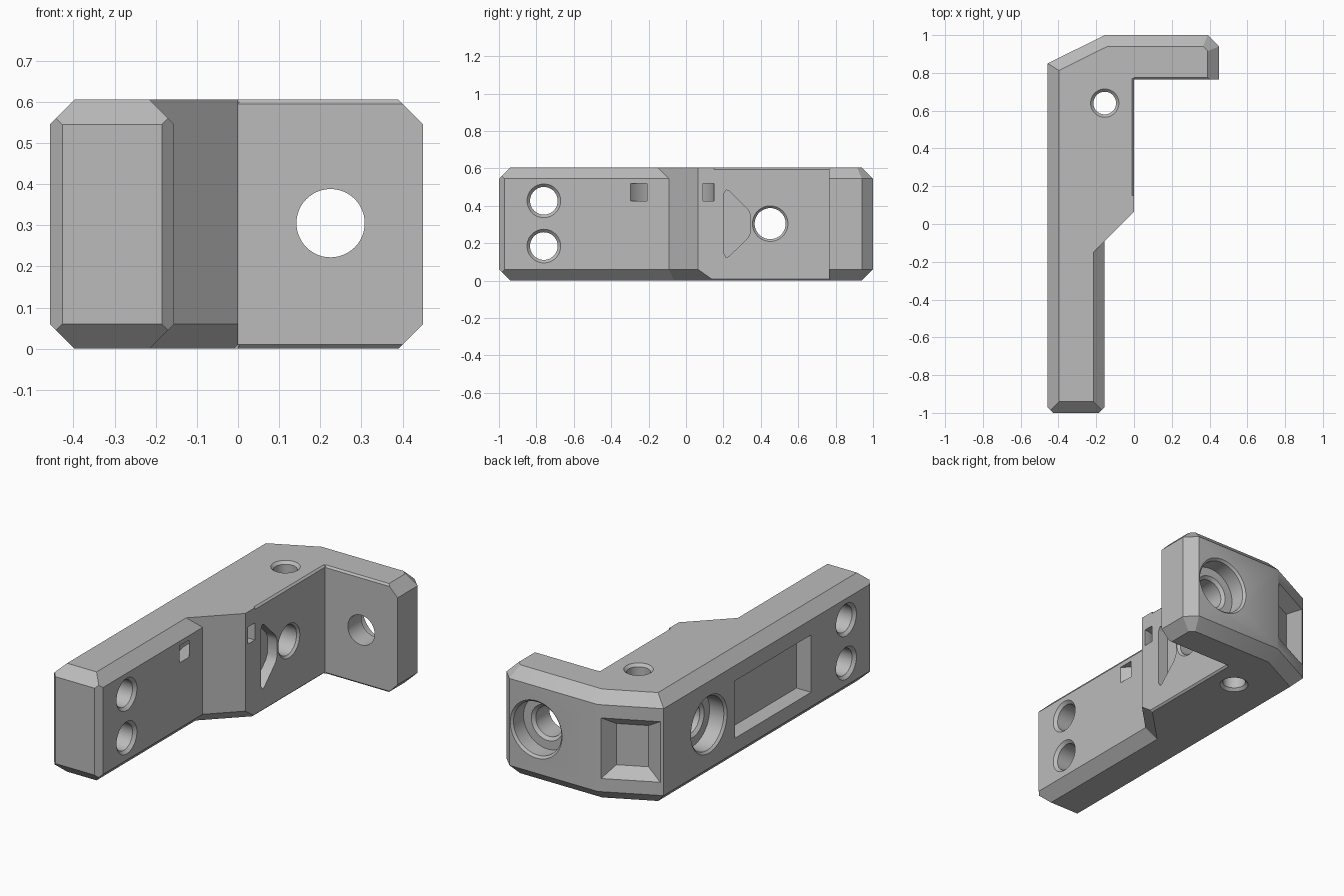
import bpy, bmesh
from math import pi, cos, sin
from mathutils import Vector, Matrix

cube = bpy.data.objects.get("Cube")
if cube:
    bpy.data.objects.remove(cube)

H = 0.605       # body height
C = 0.06        # main chamfer
LEFT, STEP, RIGHT = -0.457, -0.155, 0.45

grey = bpy.data.materials.new("plain_grey")
grey.use_nodes = True
colour = (0.5, 0.5, 0.5, 1)
grey.diffuse_color = colour
grey.node_tree.nodes["Principled BSDF"].inputs["Base Color"].default_value = colour


def finish(name, bm):
    bmesh.ops.recalc_face_normals(bm, faces=bm.faces)
    mesh = bpy.data.meshes.new(name)
    bm.to_mesh(mesh)
    bm.free()
    mesh.materials.append(grey)
    ob = bpy.data.objects.new(name, mesh)
    bpy.context.collection.objects.link(ob)
    return ob


def loft(name, rings):
    """Closed solid through a row of equal-sized point rings."""
    bm = bmesh.new()
    rows = [[bm.verts.new(p) for p in ring] for ring in rings]
    n = len(rows[0])
    for a, b in zip(rows, rows[1:]):
        for i in range(n):
            j = (i + 1) % n
            bm.faces.new((a[i], a[j], b[j], b[i]))
    bm.faces.new(rows[0])
    bm.faces.new(rows[-1])
    return finish(name, bm)


def slab(name, outline, top, bottom):
    """Convex prism; the listed outline edges get 45 degree chamfers."""
    bm = bmesh.new()
    base = bm.faces.new([bm.verts.new((x, y, 0)) for x, y in outline])
    up = bmesh.ops.extrude_face_region(bm, geom=[base])["geom"]
    bmesh.ops.translate(bm, vec=(0, 0, H), verts=[v for v in up if isinstance(v, bmesh.types.BMVert)])
    for edges, z, sign in ((top, H, 1), (bottom, 0, -1)):
        for i in edges:
            a, b = Vector(outline[i]), Vector(outline[(i + 1) % len(outline)])
            d = (b - a).normalized()
            cut = bmesh.ops.bisect_plane(
                bm, geom=bm.verts[:] + bm.edges[:] + bm.faces[:], dist=1e-5,
                plane_co=(a.x, a.y, z - sign * C), plane_no=(d.y, -d.x, sign), clear_outer=True)
            rim = [e for e in cut["geom_cut"] if isinstance(e, bmesh.types.BMEdge)]
            bmesh.ops.edgeloop_fill(bm, edges=rim)
    return finish(name, bm)


def bore(name, origin, axis, profile, seg=48):
    """Round cutter from (depth, radius) pairs along an axis."""
    turn = Vector((0, 0, 1)).rotation_difference(Vector(axis)).to_matrix()
    return loft(name, [[Vector(origin) + turn @ Vector((r * cos(2 * pi * k / seg), r * sin(2 * pi * k / seg), t))
                        for k in range(seg)] for t, r in profile])


def box(name, lo, hi):
    (x, y, z), (X, Y, Z) = lo, hi
    return loft(name, [[(x, y, h), (X, y, h), (X, Y, h), (x, Y, h)] for h in (z, Z)])


def edge_relief(name, a, b, r=0.01):
    """Diamond bar that trims a small chamfer along an edge."""
    a, b = Vector(a), Vector(b)
    side = (b - a).cross((0, 0, 1)).normalized() * r
    lift = Vector((0, 0, r))
    return loft(name, [[p + side, p + lift, p - side, p - lift] for p in (a, b)])


# Body: arm, central bulge and back plate
K = 0.03
arm = slab("bracket_body", [(LEFT + K, -1), (STEP - K, -1), (STEP, -1 + K), (STEP, 0.3),
                            (LEFT, 0.3), (LEFT, -1 + K)], (0, 2, 4), (0, 2, 4))
bulge = slab("bulge", [(LEFT, -0.392), (0, 0.065), (0, 1), (STEP, 1), (LEFT, 0.85)], (2, 3, 4), (0, 2, 3, 4))
plate = slab("plate", [(-0.1, 0.765), (RIGHT, 0.765), (RIGHT, 1 - C), (RIGHT - C, 1), (-0.1, 1)],
             (1, 2, 3), (1, 2, 3))

# Bolt holes with countersunk rims and counterbores
counterbore = [(-0.01, 0.17), (0.012, 0.148), (0.1, 0.148), (0.1, 0.1), (0.115, 0.083)]
cutters = [bore("arm_hole", (LEFT, -0.76, z), (1, 0, 0),
                [(-0.01, 0.1), (0.016, 0.074), (0.286, 0.074), (0.312, 0.1)]) for z in (0.185, 0.427)]
cutters += [
    bore("plate_hole", (0.225, 1, 0.305), (0, -1, 0), counterbore + [(0.3, 0.083)]),
    bore("side_hole", (LEFT, 0.45, 0.305), (1, 0, 0), counterbore + [(0.445, 0.083), (0.467, 0.105)]),
    bore("upright_hole", (STEP, 0.64, 0), (0, 0, 1),
         [(-0.01, 0.085), (0.015, 0.06), (H - 0.015, 0.06), (H + 0.01, 0.085)]),
    box("side_pocket", (LEFT - 0.1, -0.45, 0.14), (LEFT + 0.09, 0.22, 0.46)),
]

# Tapered pocket in the angled rear corner
mid = Vector(((LEFT + STEP) / 2, 0.925, H / 2))
along = Vector((STEP - LEFT, 0.15, 0)).normalized()
inward = Vector((along.y, -along.x, 0))
cutters.append(loft("corner_pocket", [
    [mid + inward * t + along * u * w + Vector((0, 0, v * h)) for u, v in ((-1, -1), (1, -1), (1, 1), (-1, 1))]
    for t, w, h in ((-0.01, 0.163, 0.178), (0.06, 0.082, 0.115))]))

# Blunt-cornered recess on the inner face
half = [(0.345, 0.045), (0.332, 0.075), (0.23, 0.175), (0.215, 0.18), (0.204, 0.162)]
recess = half + [(y, -z) for y, z in reversed(half)]
cutters.append(loft("inner_recess", [[(x, y, 0.305 + z) for y, z in recess] for x in (-0.06, 0.05)]))

# Curved tie channel joining the two slots
ring = [(0.19, 0.425), (0.25, 0.425), (0.25, 0.52), (0.19, 0.52)]
bm = bmesh.new()
N = 64
rows = [[bm.verts.new((r * cos(2 * pi * k / N), -0.1 + r * sin(2 * pi * k / N), z)) for r, z in ring]
        for k in range(N)]
for k in range(N):
    a, b = rows[k], rows[(k + 1) % N]
    for i in range(4):
        j = (i + 1) % 4
        bm.faces.new((a[i], a[j], b[j], b[i]))
cutters.append(finish("tie_channel", bm))

# Fine relief along the inner corner edges
for z, start in ((H, 0.15), (0, 0.0)):
    cutters.append(edge_relief("inner_relief", (0, start, z), (0, 0.77, z)))
    cutters.append(edge_relief("plate_relief", (0, 0.765, z), (0.5, 0.765, z)))

# Combine everything into one solid
helpers = [(bulge, "UNION"), (plate, "UNION")] + [(c, "DIFFERENCE") for c in cutters]
for ob, op in helpers:
    ob.hide_render = True
    mod = arm.modifiers.new(ob.name, "BOOLEAN")
    mod.operation, mod.solver, mod.object = op, "EXACT", ob
bpy.context.view_layer.update()
solid = bpy.data.meshes.new_from_object(arm.evaluated_get(bpy.context.evaluated_depsgraph_get()))
arm.modifiers.clear()
arm.data = solid
for ob, op in helpers:
    bpy.data.objects.remove(ob)

# Merge flat regions and smooth only the round walls
bm = bmesh.new()
bm.from_mesh(solid)
bmesh.ops.remove_doubles(bm, verts=bm.verts, dist=1e-4)
bmesh.ops.dissolve_limit(bm, angle_limit=0.01, verts=bm.verts, edges=bm.edges)
bm.to_mesh(solid)
bm.free()
bpy.ops.object.select_all(action="DESELECT")
arm.select_set(True)
bpy.context.view_layer.objects.active = arm
bpy.ops.object.shade_smooth_by_angle(angle=0.5)
